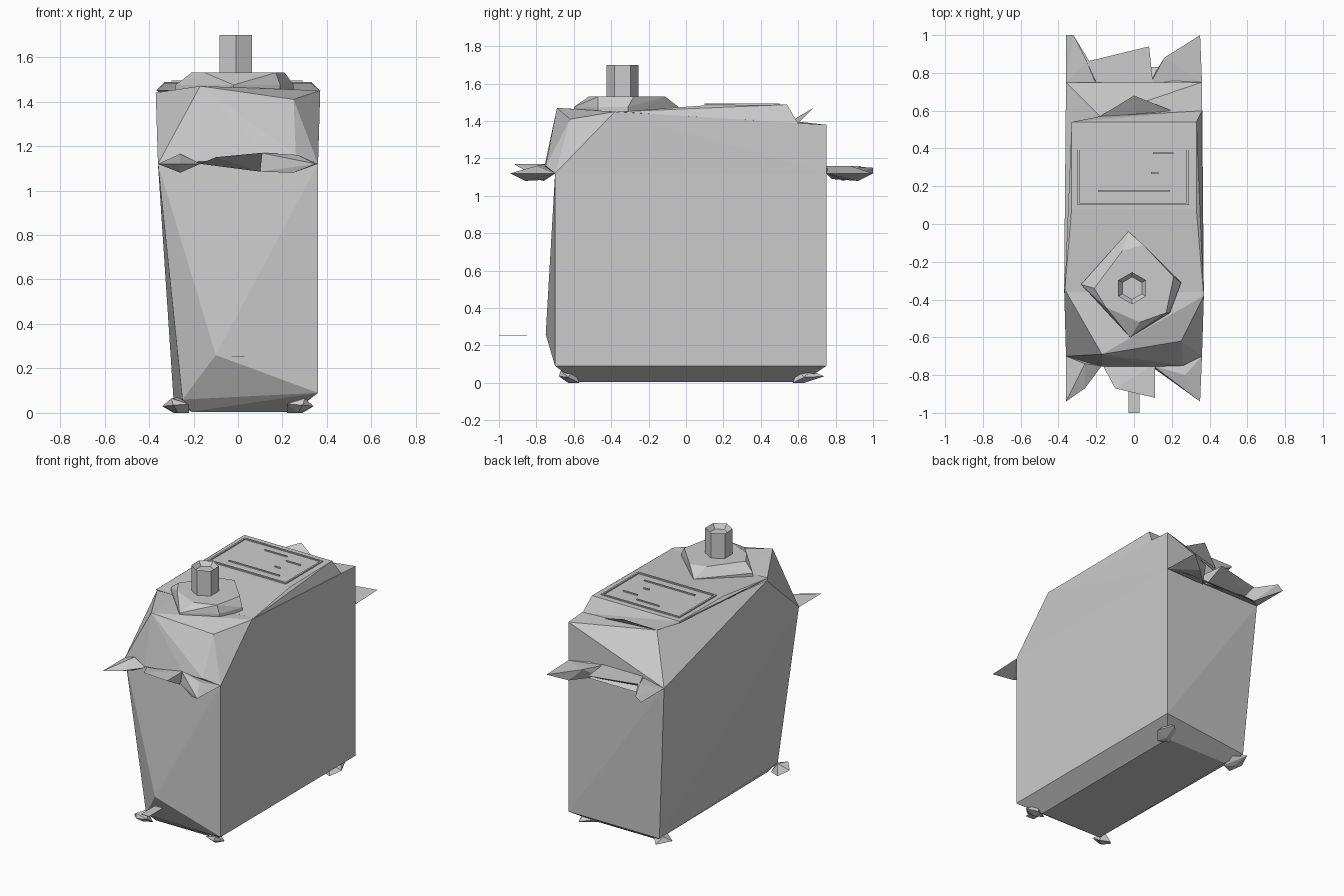
import bpy
import bmesh
from mathutils import Matrix, Vector

cube = bpy.data.objects.get("Cube")
if cube:
    bpy.data.objects.remove(cube, do_unlink=True)

COLOUR = (.6, .6, .6, 1)
grey = bpy.data.materials.new("plain_grey")
grey.use_nodes = True
grey.diffuse_color = COLOUR
grey.node_tree.nodes["Principled BSDF"].inputs["Base Color"].default_value = COLOUR

HALF = .36       # half width of the body
FRONT = -.7
BACK = .75
GRIP = 1.12      # height of the grips and the body seam


def finish(bm, name):
    """Turn a bmesh into a flat shaded object."""
    bmesh.ops.recalc_face_normals(bm, faces=bm.faces)
    mesh = bpy.data.meshes.new(name)
    bm.to_mesh(mesh)
    bm.free()
    mesh.materials.append(grey)
    obj = bpy.data.objects.new(name, mesh)
    bpy.context.scene.collection.objects.link(obj)
    return obj


def faceted(name, points):
    """Solid chunk wrapped tightly round its corner points."""
    bm = bmesh.new()
    for point in points:
        bm.verts.new(point)
    result = bmesh.ops.convex_hull(bm, input=bm.verts)
    unused = set(result["geom_interior"]) | set(result["geom_unused"])
    verts = [v for v in unused if isinstance(v, bmesh.types.BMVert)]
    bmesh.ops.delete(bm, geom=verts, context="VERTS")
    bmesh.ops.dissolve_limit(bm, angle_limit=.005, verts=bm.verts, edges=bm.edges)
    return finish(bm, name)


def plate(bm, left, right, near, far, height, thick):
    """Add a box given by its left, right, near and far limits."""
    centre = Vector(((left + right) / 2, (near + far) / 2, height))
    size = Matrix.Diagonal((right - left, far - near, thick, 1))
    bmesh.ops.create_cube(bm, size=1, matrix=Matrix.Translation(centre) @ size)


def both(x, y, z):
    """A point and its mirror image across the middle."""
    return [(-x, y, z), (x, y, z)]


seam = both(HALF, FRONT, GRIP) + both(HALF, BACK, GRIP)

# Lower body, leaning in on one side, with a chamfered base
faceted("lower_body", seam + [
    (HALF, FRONT, .09), (HALF, BACK, .09),
    (-.25, -.63, .06), (-.29, .7, .06),
    (-.1, -.75, .26),
    (.25, -.58, .005), (.25, .62, .005),
    (-.21, -.58, .005), (-.21, .62, .005),
])

# Upper body with sloping shoulders and one cut-back rear corner
faceted("shoulders", seam + [
    (HALF, BACK, 1.38), (-.18, .57, 1.4),
    (-.17, -.755, 1.13), (.11, -.755, 1.165), (.26, -.75, 1.16),
    (-.37, -.34, 1.44), (.37, -.38, 1.45),
    (-.17, -.69, 1.47), (.25, -.62, 1.41),
])

# Raised roof panel, overhanging the cut-back corner
faceted("roof_panel", both(.33, .54, 1.488) + both(.33, .08, 1.482)
        + both(.367, -.36, 1.45) + both(.3, -.3, 1.4) + [
    (HALF, .6, 1.385), (.09, .58, 1.39), (-.18, .57, 1.4), (-.33, .54, 1.475),
])

# Upturned flap behind the roof panel
faceted("rear_flap", [
    (-.18, .57, 1.4), (.2, .6, 1.39), (0, .68, 1.47), (0, .58, 1.41),
])

# Collar below the cap
collar_top = [
    (-.21, -.34), (-.06, -.14), (.05, -.11), (.21, -.28),
    (.17, -.47), (.03, -.52), (-.15, -.44),
]
collar_foot = [(-.03, -.04), (.25, -.31), (.19, -.47), (-.02, -.6), (-.28, -.32)]
faceted("collar", [(x, y, 1.53) for x, y in collar_top]
        + [(x, y, z) for x, y in collar_foot for z in (1.42, 1.475)])

# Six-sided cap with a sunken top
bm = bmesh.new()
bmesh.ops.create_cone(bm, cap_ends=True, segments=6, radius1=.085, radius2=.085,
                      depth=.2, matrix=Matrix.Translation((-.01, -.34, 1.6)))
top = max(bm.faces, key=lambda f: f.calc_center_median().z)
bmesh.ops.inset_region(bm, faces=[top], thickness=.025)
bmesh.ops.translate(bm, verts=top.verts, vec=(0, 0, -.03))
finish(bm, "cap")

# Label: raised border and printed strips on the roof panel
LABEL = 1.49
bm = bmesh.new()
EDGE = .012
left, right, near, far = -.3, .29, .1, .5
plate(bm, left, right, near, near + EDGE, LABEL, .008)
plate(bm, left, right, far - EDGE, far, LABEL, .008)
plate(bm, left, left + EDGE, near, far, LABEL, .008)
plate(bm, right - EDGE, right, near, far, LABEL, .008)
finish(bm, "label_border")

bm = bmesh.new()
strips = [(-.1, .07, .43), (.1, .21, .375), (.09, .13, .27), (-.19, .19, .175)]
for start, end, y in strips:
    plate(bm, start, end, y - .004, y + .004, LABEL, .008)
finish(bm, "label_strips")

# Front grip: two pointed wings and a centre tongue
faceted("front_grip_right", [
    (-HALF, FRONT, GRIP), (-.17, -.75, GRIP),
    (-.26, -.74, 1.165), (-.26, -.76, 1.08),
    (-HALF, -.94, GRIP), (-.26, -.87, GRIP),
])
faceted("front_grip_centre", [
    (-.17, -.74, GRIP), (-.1, -.87, 1.15), (.11, -.92, 1.17),
    (.11, -.74, 1.17), (.1, -.77, 1.085),
])
faceted("front_grip_left", [
    (.1, -.75, 1.17), (.1, -.76, 1.085), (.27, -.8, 1.16),
    (.25, -.86, 1.08), (.35, -.94, GRIP), (HALF, FRONT, GRIP),
])

# Rear grip: root along the seam, then wings and tongue
faceted("rear_grip_root", both(HALF, BACK, GRIP) + both(.25, .83, 1.085)
        + both(.25, .78, GRIP) + both(.2, BACK, 1.15))
faceted("rear_grip_right", [
    (-HALF, BACK, GRIP), (-.17, BACK, 1.16), (-.26, .84, 1.08),
    (-HALF, 1, GRIP), (-.32, 1, 1.15), (-.25, .86, 1.16),
])
faceted("rear_grip_centre", [
    (-.25, .8, GRIP), (-.25, .86, 1.16), (.08, .94, 1.16),
    (.09, .8, 1.085), (.1, BACK, 1.16), (-.2, BACK, 1.16),
])
faceted("rear_grip_left", [
    (.09, BACK, 1.16), (.1, .78, 1.09), (.16, .88, 1.16),
    (.24, .92, 1.08), (.35, 1, GRIP), (HALF, BACK, GRIP),
])

# Four small spiky feet
for side, across in (("right", -1), ("left", 1)):
    for end, along in (("front", -1), ("rear", 1)):
        reach = .74 if along > 0 else .68
        spike = [
            (.22, .6, 0), (.29, .57, 0), (.27, .63, 0), (.22, .66, .04),
            (.27, .6, .07), (.3, .67, .065), (.34, .63, .03), (.29, reach, .035),
        ]
        faceted(end + "_" + side + "_foot",
                [(x * across, y * along, z) for x, y, z in spike])

# Thin tab standing clear of the front
bm = bmesh.new()
plate(bm, -.03, .03, -1, -.85, .255, .003)
finish(bm, "front_tab")
